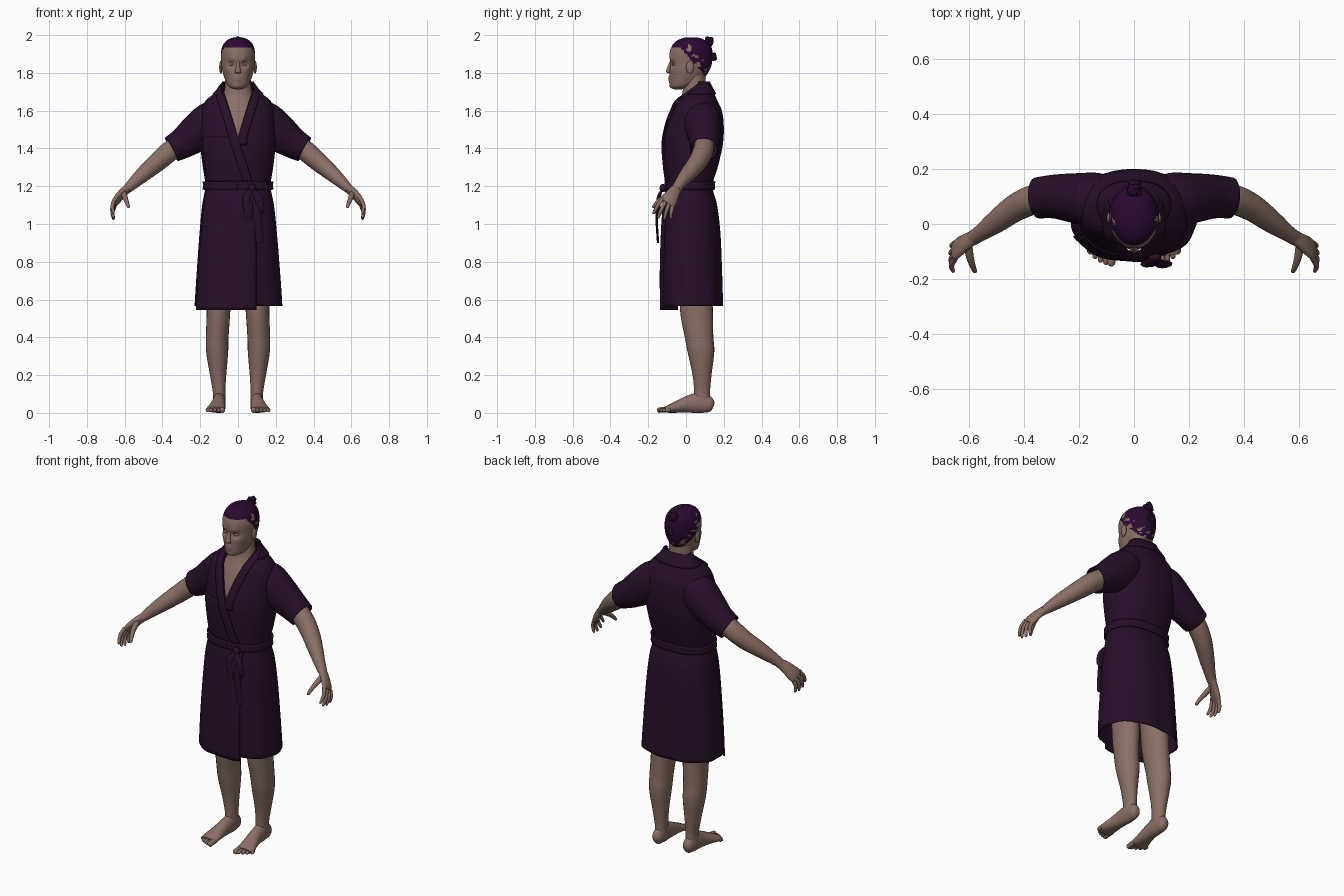
import bpy, bmesh, math, random
from mathutils import Vector, noise

if "Cube" in bpy.data.objects:
    bpy.data.objects.remove(bpy.data.objects["Cube"], do_unlink=True)
random.seed(4)
TAU = math.tau


def material(name, rgb):
    m = bpy.data.materials.new(name)
    m.use_nodes = True
    m.diffuse_color = (*rgb, 1)
    m.node_tree.nodes["Principled BSDF"].inputs["Base Color"].default_value = (*rgb, 1)
    return m


SKIN = material("skin", (.25, .16, .13))
ROBE = material("robe_cloth", (.02, .005, .022))
HAIR = material("hair", (.022, .003, .03))


def finish(name, bm, mat, mirror=False, solid=0):
    bmesh.ops.recalc_face_normals(bm, faces=bm.faces)
    me = bpy.data.meshes.new(name)
    bm.to_mesh(me)
    bm.free()
    me.materials.append(mat)
    me.shade_smooth()
    me.set_sharp_from_angle(angle=math.radians(50))
    ob = bpy.data.objects.new(name, me)
    bpy.context.collection.objects.link(ob)
    if solid:
        mod = ob.modifiers.new("thickness", "SOLIDIFY")
        mod.thickness = solid
        mod.offset = -1
    if mirror:
        ob.modifiers.new("mirror", "MIRROR").use_mirror_merge = False
    return ob


def spline(rows, k=5):
    """Smooth curve through rows of numbers."""
    out = []
    for i in range(len(rows) - 1):
        a, b, c, d = (rows[max(0, min(len(rows) - 1, i + j))] for j in (-1, 0, 1, 2))
        for s in range(k):
            t = s / k
            out.append([q + .5 * t * (r - p + t * (2 * p - 5 * q + 4 * r - w + t * (3 * (q - r) + w - p)))
                        for p, q, r, w in zip(a, b, c, d)])
    return out + [list(rows[-1])]


def tube(name, rows, mat, ref=(1, 0, 0), n=20, k=5, level=False, caps=True, mirror=False, solid=0):
    """Elliptical tube through rows of (x, y, z, radius along ref, other radius)."""
    pts = spline(rows, k)
    pos = [Vector(p[:3]) for p in pts]
    bm = bmesh.new()
    rings = []
    for i, p in enumerate(pts):
        d = (pos[min(i + 1, len(pos) - 1)] - pos[max(i - 1, 0)]).normalized()
        if level:
            d = Vector((0, 0, 1))
        a = Vector(ref)
        a = (a - d * a.dot(d)).normalized()
        b = d.cross(a)
        ring = []
        for j in range(n):
            t = TAU * j / n
            v = pos[i] + a * math.cos(t) * p[3] + b * math.sin(t) * p[4]
            v.z = max(v.z, 0)
            ring.append(bm.verts.new(v))
        rings.append(ring)
    for r, s in zip(rings, rings[1:]):
        for j in range(n):
            bm.faces.new((r[j], r[(j + 1) % n], s[(j + 1) % n], s[j]))
    if caps:
        bm.faces.new(rings[0])
        bm.faces.new(rings[-1])
    return finish(name, bm, mat, mirror, solid)


def ball(name, loc, size, mat, mirror=False):
    bm = bmesh.new()
    bmesh.ops.create_uvsphere(bm, u_segments=14, v_segments=9, radius=1)
    for v in bm.verts:
        v.co = Vector(loc) + Vector(c * s for c, s in zip(v.co, size))
    return finish(name, bm, mat, mirror)


# Robe outline: height, half width, front y, back y
OUTLINE = spline([(.565, .232, -.128, .195), (.75, .22, -.13, .19), (.95, .205, -.125, .182),
                  (1.1, .19, -.115, .165), (1.2, .173, -.1, .14), (1.3, .186, -.11, .168),
                  (1.42, .2, -.118, .195), (1.52, .2, -.102, .2), (1.6, .195, -.075, .19),
                  (1.655, .17, -.05, .165), (1.7, .115, 0, .145), (1.75, .075, .04, .118)], 6)


def outline(z):
    if z <= OUTLINE[0][0]:
        return OUTLINE[0][1:]
    for a, b in zip(OUTLINE, OUTLINE[1:]):
        if z <= b[0]:
            t = (z - a[0]) / (b[0] - a[0])
            return [p + (q - p) * t for p, q in zip(a[1:], b[1:])]
    return OUTLINE[-1][1:]


def cloth_point(z, t, off):
    rx, f, b = outline(z)
    fold = 1 + .014 * max(0, min(1, (1.15 - z) / .5)) * math.sin(9 * t)
    s, c = math.sin(t), math.cos(t)
    square = (abs(s) ** 2.3 + abs(c) ** 2.3) ** (-1 / 2.3) * fold
    return ((rx + off) * s * square, (f + b) / 2 - ((b - f) / 2 + off) * c * square, z)


def angle(x, z):
    return math.asin(max(-.94, min(.94, x / outline(z)[0])))


def neckline(z):
    return angle(max(0, .3 * (z - 1.46)), z)


def panel(name, z0, z1, start, end, off=0, nz=20, nt=12, solid=.008):
    """Cloth patch on the robe between two angles that depend on height."""
    bm = bmesh.new()
    grid = []
    for i in range(nz + 1):
        z = z0 + (z1 - z0) * i / nz
        a, b = start(z), end(z)
        grid.append([bm.verts.new(cloth_point(z, a + (b - a) * j / nt, off)) for j in range(nt + 1)])
    for r, s in zip(grid, grid[1:]):
        for j in range(nt):
            bm.faces.new((r[j], r[j + 1], s[j + 1], s[j]))
    # The outside must face away from the body for the thickness to go inwards
    return finish(name, bm, ROBE, solid=solid)


# Robe
panel("robe_body", .565, 1.75, neckline, lambda z: TAU - neckline(z), nz=70, nt=72, solid=.004)
panel("skirt_front_flap", .545, 1.2, lambda z: -1.1, lambda z: angle(.092, z), .008, 30, 20)
panel("chest_flap", 1.22, 1.46, lambda z: -1.1, lambda z: angle(.3 * (1.46 - z), z), .005, 14, 16)
panel("right_lapel", 1.22, 1.74, lambda z: angle(.3 * (1.46 - z), z) - .045 / outline(z)[0],
      lambda z: angle(.3 * (1.46 - z), z), .012, 30, 4)
panel("left_lapel", 1.42, 1.74, neckline, lambda z: neckline(z) + .045 / outline(z)[0], .01, 24, 4)
panel("back_collar", 1.69, 1.755, lambda z: neckline(z) + .1, lambda z: TAU - neckline(z) - .1, .009, 6, 40)
panel("belt", 1.182, 1.225, lambda z: 0, lambda z: TAU, .013, 4, 64)
tube("sleeves", [(.06, .08, 1.56, .07, .07), (.13, .085, 1.545, .1, .108), (.22, .095, 1.48, .09, .1),
                 (.29, .1, 1.43, .08, .083), (.352, .095, 1.395, .075, .071)],
     ROBE, (0, 1, 0), n=28, caps=False, mirror=True, solid=.005)

# Belt bow
ball("belt_knot", (.075, -.122, 1.19), (.022, .018, .022), ROBE)
for side in (-1, 1):
    tube("bow_loop", [(.075, -.125, 1.185, .01, .006), (.075 + side * .03, -.145, 1.14, .02, .01),
                      (.085 + side * .035, -.145, 1.08, .02, .012), (.085 + side * .03, -.14, 1.05, .008, .005)],
         ROBE, n=10)
tube("belt_tail_short", [(.075, -.13, 1.18, .014, .005), (.06, -.15, 1.1, .02, .005),
                         (.05, -.152, 1.03, .02, .005)], ROBE, n=8)
tube("belt_tail_long", [(.08, -.13, 1.18, .014, .005), (.1, -.155, 1.06, .02, .006),
                        (.115, -.148, .9, .02, .006)], ROBE, n=8)

# Chest and neck
tube("chest_and_neck", [(0, .03, 1.38, .12, .12), (0, .03, 1.5, .13, .12), (0, .04, 1.6, .12, .1),
                        (0, .045, 1.67, .085, .072), (0, .045, 1.72, .07, .06), (0, .05, 1.82, .066, .055)],
     SKIN, n=32, level=True)

# Head: height, front y, back y, half width
profile = [(1.713, -.06, -.02, .015), (1.72, -.075, .01, .038), (1.735, -.083, .05, .056),
           (1.77, -.086, .095, .071), (1.81, -.086, .122, .083), (1.85, -.084, .137, .089),
           (1.9, -.087, .141, .091), (1.94, -.076, .133, .083), (1.968, -.052, .108, .064),
           (1.984, -.018, .075, .036), (1.988, .01, .045, .01)]
head = tube("head", [(0, (f + b) / 2, z, w, (b - f) / 2) for z, f, b, w in profile],
            SKIN, n=72, k=7, level=True)
# Sockets, brow, lips, mouth crease, chin and cheekbones
BUMPS = [(.034, 1.846, .017, .013), (.03, 1.873, .016, -.006), (0, 1.775, .012, -.006),
         (0, 1.757, .012, -.005), (0, 1.728, .016, -.006), (.052, 1.815, .02, -.004)]
for v in head.data.vertices:
    if v.co.y < -.01:
        x, z = abs(v.co.x), v.co.z
        v.co.y += sum(d * math.exp(-((x - bx) ** 2 + (z - bz) ** 2) / r ** 2) for bx, bz, r, d in BUMPS)
# Hair painted above a sloping hairline, patchy near its lower edge
head.data.materials.append(HAIR)
for f in head.data.polygons:
    c = f.center
    above = c.z - (1.935 - 1.15 * max(0, c.y + .03))
    patch = c.y > 0 and above < .07 and noise.noise(Vector((c.x * 25, c.y * 25, c.z * 60))) > .22
    f.material_index = int(above > 0 and not patch)

tube("nose", [(0, -.078, 1.862, .008, .008), (0, -.086, 1.84, .009, .009), (0, -.093, 1.815, .014, .012),
              (0, -.093, 1.803, .017, .011), (0, -.083, 1.797, .012, .006)], SKIN, n=14, level=True)
ball("eyes", (.034, -.062, 1.846), (.015, .011, .009), SKIN, True)
ball("ears", (.091, .022, 1.83), (.009, .021, .034), SKIN, True)

# Hair bun made of curls
for centre, size, count in (((0, .122, 1.965), .024, 12), ((0, .145, 1.888), .017, 8)):
    ball("bun_core", centre, (size,) * 3, HAIR)
    for i in range(count):
        d = Vector((random.uniform(-1, 1), random.uniform(-.6, 1), random.uniform(-1, 1))).normalized()
        ball("bun_curl", Vector(centre) + d * size * .85, (.011,) * 3, HAIR)

# Arms and hands
tube("arms", [(.28, .1, 1.44, .05, .05), (.36, .09, 1.385, .054, .054), (.43, .06, 1.325, .05, .05),
              (.5, .01, 1.265, .042, .041), (.555, -.03, 1.215, .031, .031), (.59, -.053, 1.182, .027, .023)],
     SKIN, (0, 1, 0), mirror=True)
across = Vector((0, -.83, .55))
knuckles = Vector((.652, -.098, 1.115))
tube("palms", [(.575, -.043, 1.195, .026, .022), (.61, -.065, 1.165, .034, .021),
               (.64, -.086, 1.13, .043, .018), (.656, -.102, 1.108, .04, .012)], SKIN, across, mirror=True)
for i, length in enumerate((.075, .086, .082, .066)):
    spread = 1.5 - i
    a = knuckles + across * spread * .022
    mid = a + Vector((.014, -.018 - .006 * spread, -.04)) * (length / .08)
    tip = a + Vector((.008, -.03 - .012 * spread, -.078)) * (length / .08)
    tube("fingers", [(*a, .011, .011), (*mid, .01, .01), (*tip, .008, .007),
                     (*(tip + Vector((0, -.002, -.005))), .003, .003)], SKIN, across, n=10, k=4, mirror=True)
tube("thumbs", [(.605, -.075, 1.165, .016, .016), (.598, -.12, 1.14, .014, .014), (.588, -.152, 1.115, .011, .011),
                (.58, -.172, 1.092, .008, .008), (.579, -.177, 1.087, .003, .003)], SKIN, n=10, k=4, mirror=True)

# Legs, feet and toes
tube("legs", [(.1, .05, .75, .075, .085), (.103, .055, .55, .063, .087), (.11, .07, .4, .06, .075),
              (.11, .08, .32, .058, .07), (.105, .085, .2, .043, .05), (.1, .085, .11, .033, .042),
              (.1, .085, .05, .034, .045)], SKIN, n=24, mirror=True)
tube("feet", [(.1, .146, .035, .012, .014), (.1, .13, .04, .028, .038), (.1, .08, .053, .034, .055),
              (.103, .02, .047, .036, .047), (.11, -.04, .033, .043, .033), (.117, -.09, .021, .05, .021),
              (.119, -.112, .017, .045, .015)], SKIN, mirror=True)
for i in range(5):
    x, end = .083 + i * .0195, -.152 + .0022 * i * i + .002 * i
    r = .015 if i == 0 else .01
    tube("toes", [(x, -.09, .018, r, r), (x, end + .02, .016, r, r), (x, end + .005, .012, r * .9, r * .9),
                  (x, end, .01, r * .4, r * .4)], SKIN, n=10, k=4, mirror=True)
